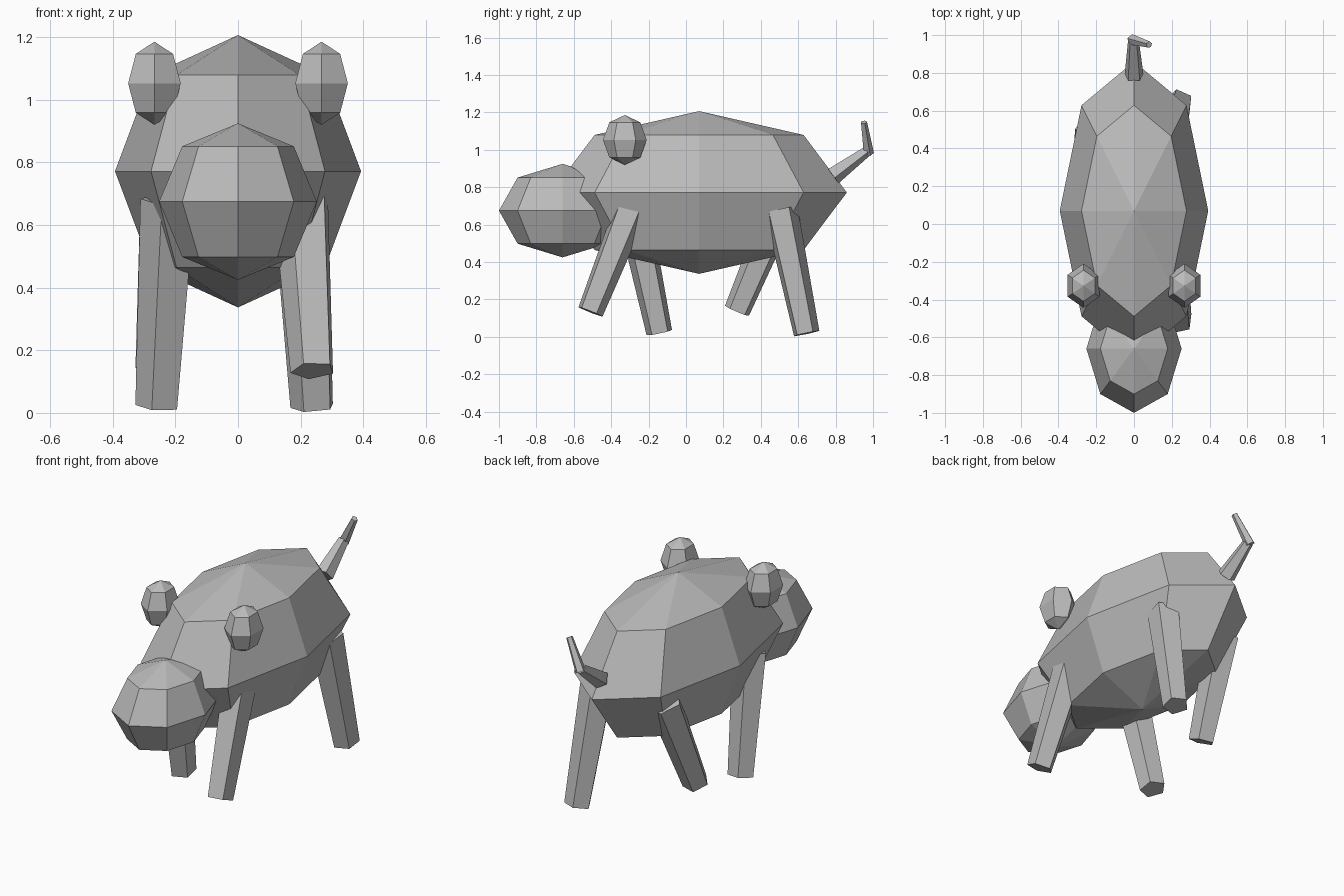
import bpy, bmesh, math
from mathutils import Matrix, Vector

cube = bpy.data.objects.get("Cube")
if cube:
    bpy.data.objects.remove(cube, do_unlink=True)

grey = bpy.data.materials.new("plain_grey")
grey.use_nodes = True
colour = (0.5, 0.5, 0.5, 1)
grey.diffuse_color = colour
grey.node_tree.nodes["Principled BSDF"].inputs["Base Color"].default_value = colour


def finish(name, bm):
    """Turn a bmesh into a flat-shaded grey object."""
    mesh = bpy.data.meshes.new(name)
    bmesh.ops.recalc_face_normals(bm, faces=bm.faces)
    bm.to_mesh(mesh)
    bm.free()
    mesh.materials.append(grey)
    obj = bpy.data.objects.new(name, mesh)
    bpy.context.collection.objects.link(obj)
    return obj


def ellipsoid(name, centre, radii, sides):
    """Low-poly ball with a corner at the front and back."""
    bm = bmesh.new()
    matrix = Matrix.Translation(centre) @ Matrix.Diagonal((*radii, 1))
    bmesh.ops.create_uvsphere(bm, u_segments=sides, v_segments=4, radius=1, matrix=matrix)
    return finish(name, bm)


def limb(name, start, end, start_radius, end_radius, twist=0):
    """Tapered five-sided limb between two points."""
    start, end = Vector(start), Vector(end)
    axis = end - start
    turn = Vector((0, 0, 1)).rotation_difference(axis).to_matrix().to_4x4()
    matrix = Matrix.Translation((start + end) / 2) @ turn @ Matrix.Rotation(math.radians(twist), 4, "Z")
    bm = bmesh.new()
    bmesh.ops.create_cone(bm, cap_ends=True, segments=5, radius1=start_radius,
                          radius2=end_radius, depth=axis.length, matrix=matrix)
    return finish(name, bm)


# Body and head
ellipsoid("body", (0, 0.07, 0.772), (0.393, 0.79, 0.435), 8)
ellipsoid("head", (0, -0.66, 0.675), (0.252, 0.34, 0.25), 8)

# Ears
for side, x in (("left", 0.267), ("right", -0.267)):
    ellipsoid(side + "_ear", (x, -0.327, 1.053), (0.097, 0.117, 0.133), 6)

# Legs in a walking pose, diagonal pairs moving together
foot_radius, hip_radius = 0.073, 0.095
for name, foot, hip, twist in (
    ("front_left_leg", (0.24, -0.513, 0.135), (0.205, -0.295, 0.685), 12),
    ("back_left_leg", (0.24, 0.643, 0.018), (0.205, 0.505, 0.68), 12),
    ("front_right_leg", (-0.255, -0.142, 0.022), (-0.217, -0.28, 0.68), 20),
    ("back_right_leg", (-0.255, 0.273, 0.138), (-0.217, 0.505, 0.685), 20),
):
    limb(name, foot, hip, foot_radius, hip_radius, twist)

# Bent tail
limb("tail_base", (0, 0.785, 0.863), (-0.003, 0.967, 0.995), 0.052, 0.03)
limb("tail_tip", (-0.01, 0.975, 0.98), (0.08, 0.95, 1.148), 0.03, 0.018)
